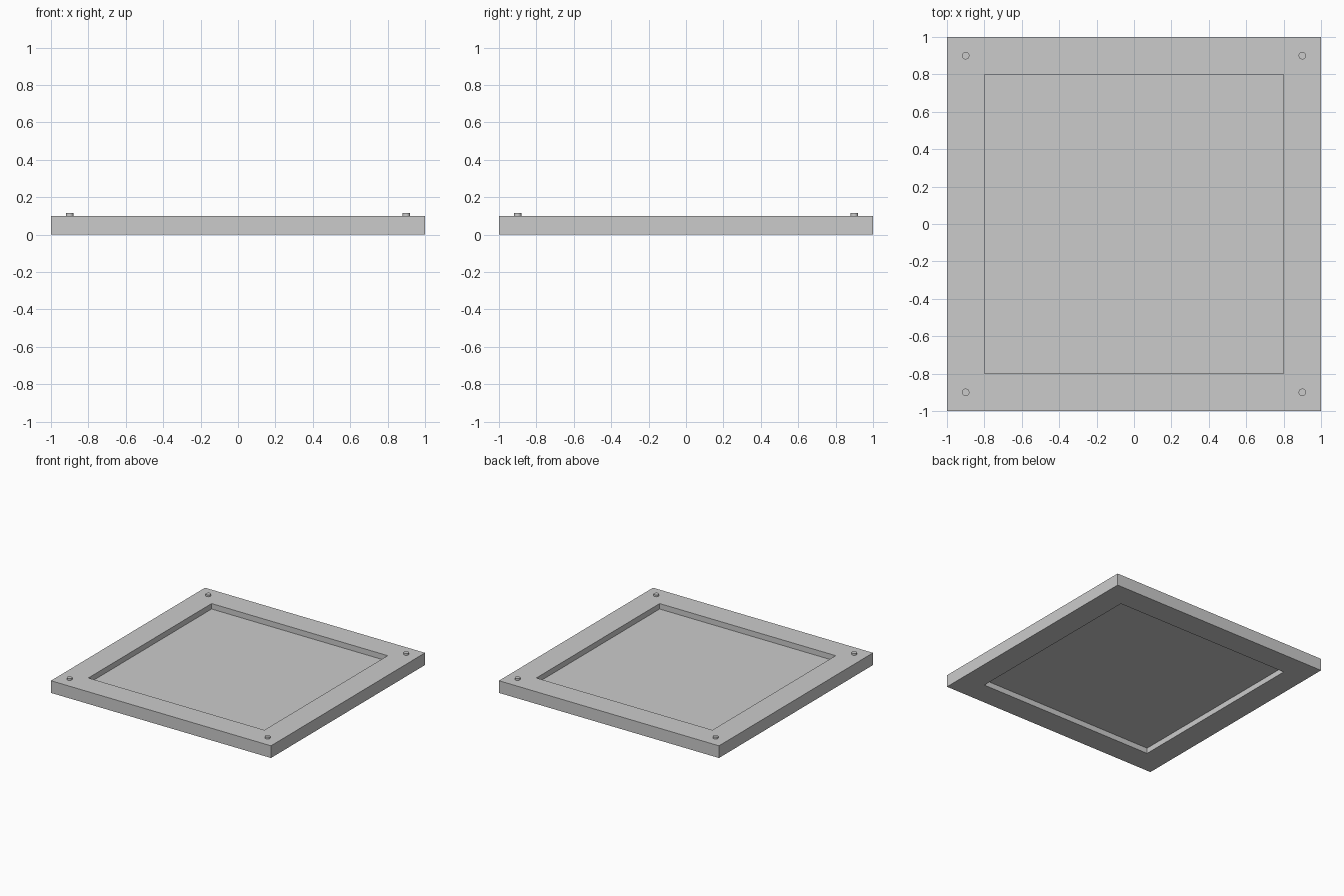
import bpy, bmesh

if "Cube" in bpy.data.objects:
    bpy.data.objects.remove(bpy.data.objects["Cube"])

OUTER, INNER, HEIGHT = 1.0, 0.8, 0.1


def new_object(name, bm):
    bmesh.ops.recalc_face_normals(bm, faces=bm.faces)
    mesh = bpy.data.meshes.new(name)
    bm.to_mesh(mesh)
    bm.free()
    obj = bpy.data.objects.new(name, mesh)
    bpy.context.collection.objects.link(obj)
    return obj


# Square frame: mitred ring swept from a rectangular rail section
bm = bmesh.new()
section = [(OUTER, 0), (OUTER, HEIGHT), (INNER, HEIGHT), (INNER, 0)]
corners = [(1, 1), (-1, 1), (-1, -1), (1, -1)]
rings = [[bm.verts.new((sx * r, sy * r, z)) for r, z in section] for sx, sy in corners]
for i in range(4):
    a, b = rings[i], rings[(i + 1) % 4]
    for j in range(4):
        k = (j + 1) % 4
        bm.faces.new((a[j], b[j], b[k], a[k]))
# merge the mitred top and bottom seams visually by keeping them coplanar
new_object("frame", bm)

# Thin recessed panel filling the opening at mid height
bm = bmesh.new()
bmesh.ops.create_cube(bm, size=1)
bmesh.ops.scale(bm, vec=(2 * INNER, 2 * INNER, 0.01), verts=bm.verts)
panel = new_object("panel", bm)
panel.location.z = 0.05

# Small pins on the four corners
for n, (sx, sy) in enumerate(corners):
    bpy.ops.mesh.primitive_cylinder_add(vertices=32, radius=0.02, depth=0.03,
                                        location=(sx * 0.9, sy * 0.9, 0.1))
    pin = bpy.context.object
    pin.name = f"corner_pin_{n + 1}"
    bpy.ops.object.shade_smooth_by_angle()
